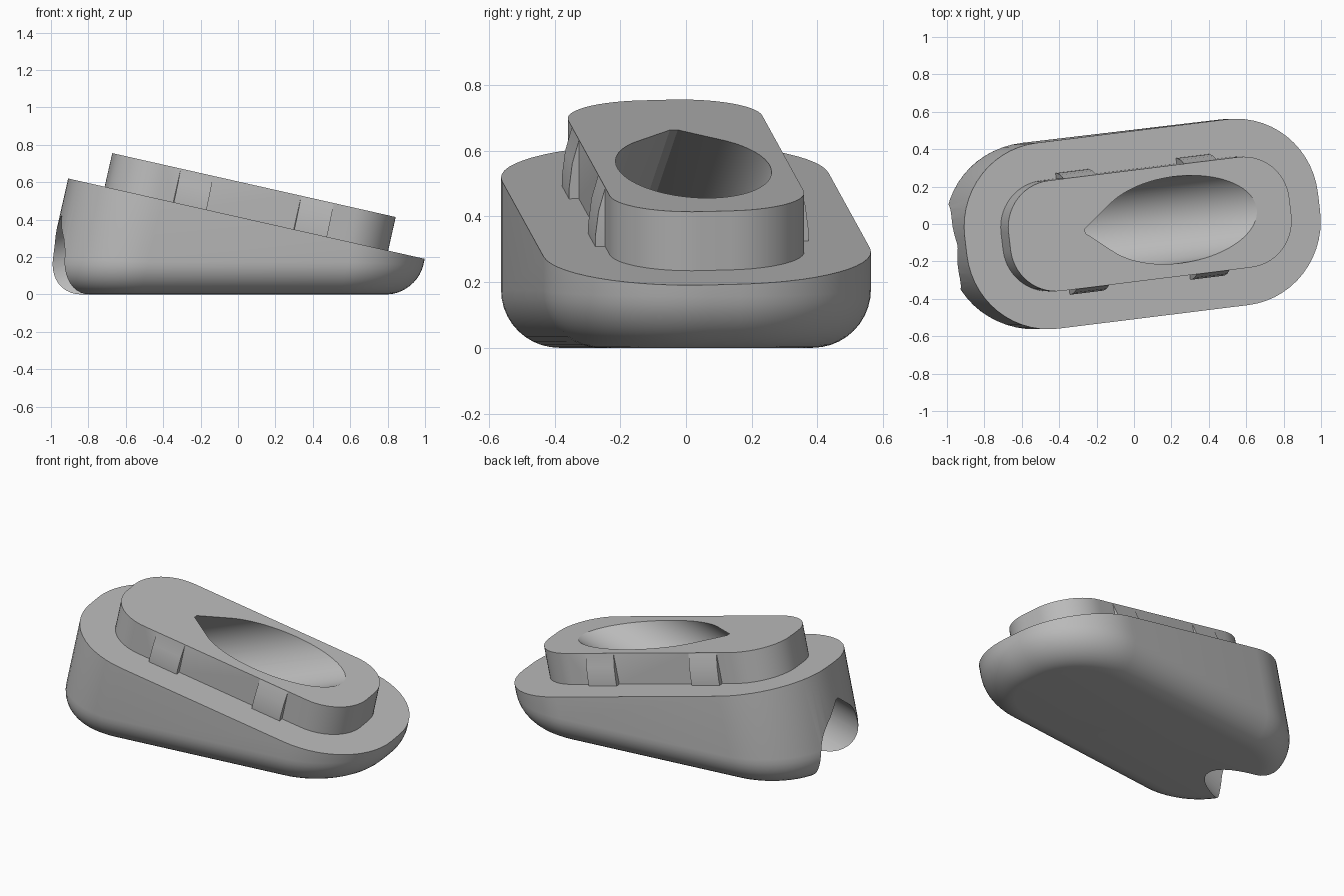
import bpy, bmesh, math
from mathutils import Matrix, Vector

old = bpy.data.objects.get("Cube")
if old:
    bpy.data.objects.remove(old, do_unlink=True)

grey = bpy.data.materials.new("plain grey")
grey.use_nodes = True
colour = (0.5, 0.5, 0.5, 1)
grey.diffuse_color = colour
grey.node_tree.nodes["Principled BSDF"].inputs["Base Color"].default_value = colour

YAW, TILT = math.radians(6.9), math.radians(12.7)
# Sloping deck frame: x runs along the part, z is normal to the deck
DECK = (Matrix.Translation((0.045, 0, 0.405)) @ Matrix.Rotation(TILT, 4, 'Y')
        @ Matrix.Rotation(YAW, 4, 'Z'))


def rounded_rect(hx, hy, r, steps=14):
    pts = []
    for i, (sx, sy) in enumerate(((1, 1), (-1, 1), (-1, -1), (1, -1))):
        for k in range(steps + 1):
            a = math.pi / 2 * (i + k / steps)
            pts.append((sx * (hx - r) + r * math.cos(a), sy * (hy - r) + r * math.sin(a)))
    return pts


def prism(bm, pts, z0, z1, matrix):
    low = [bm.verts.new(matrix @ Vector((x, y, z0))) for x, y in pts]
    high = [bm.verts.new(matrix @ Vector((x, y, z1))) for x, y in pts]
    bm.faces.new(low[::-1])
    bm.faces.new(high)
    for i in range(len(pts)):
        j = (i + 1) % len(pts)
        bm.faces.new((low[i], low[j], high[j], high[i]))


def finish(bm, name):
    bmesh.ops.recalc_face_normals(bm, faces=bm.faces[:])
    mesh = bpy.data.meshes.new(name)
    bm.to_mesh(mesh)
    bm.free()
    mesh.materials.append(grey)
    obj = bpy.data.objects.new(name, mesh)
    bpy.context.collection.objects.link(obj)
    return obj


def combine(target, tool, operation):
    mod = target.modifiers.new(operation.lower(), 'BOOLEAN')
    mod.operation, mod.solver, mod.object = operation, 'EXACT', tool
    bpy.context.view_layer.objects.active = target
    bpy.ops.object.modifier_apply(modifier=mod.name)
    bpy.data.objects.remove(tool, do_unlink=True)


# Base: tilted prism, cut flat underneath and rounded along the bottom rim
bm = bmesh.new()
prism(bm, rounded_rect(0.975, 0.5, 0.45), -1.2, 0, DECK)
cut = bmesh.ops.bisect_plane(bm, geom=bm.verts[:] + bm.edges[:] + bm.faces[:],
                             plane_co=(0, 0, 0), plane_no=(0, 0, -1), clear_outer=True)
rim = [e for e in cut['geom_cut'] if isinstance(e, bmesh.types.BMEdge)]
bmesh.ops.contextual_create(bm, geom=rim)
bmesh.ops.recalc_face_normals(bm, faces=bm.faces[:])
bmesh.ops.bevel(bm, geom=rim, offset=0.25, offset_type='WIDTH', segments=10,
                profile=0.5, affect='EDGES', clamp_overlap=False)
body = finish(bm, "wedge_body")

# Raised boss on the sloping deck
HEIGHT = 0.184
bm = bmesh.new()
prism(bm, rounded_rect(0.775, 0.297, 0.25), -0.05, HEIGHT, DECK)
combine(body, finish(bm, "raised_boss"), 'UNION')

# Snap wedges on the boss sides, growing from nothing at the top
side_profile = [(0.28, -0.02), (0.327, -0.02), (0.327, 0.03), (0.317, 0.11),
                (0.297, HEIGHT - 0.004), (0.28, HEIGHT - 0.004)]
for side in (-1, 1):
    for centre in (-0.35, 0.315):
        # Profile (y, z) is swept along the deck's x axis
        frame = DECK @ Matrix(((0, 0, 1, centre), (side, 0, 0, 0), (0, 1, 0, 0), (0, 0, 0, 1)))
        bm = bmesh.new()
        prism(bm, side_profile, -0.09, 0.09, frame)
        combine(body, finish(bm, "snap_wedge"), 'UNION')

# Oblique teardrop passage from the boss top out through the tall end
R, ROOF, TIP = 0.232, math.radians(34), 0.012
arc = [math.pi / 2 - ROOF - (2 * math.pi - 2 * ROOF) * k / 64 for k in range(65)]
arc = [math.pi / 2 - ROOF + (-1) * (2 * math.pi - 2 * ROOF) * k / 64 for k in range(65)]
peak = R / math.cos(ROOF) - TIP * math.tan(ROOF)
tear = [(R * math.cos(a), R * math.sin(a)) for a in arc] + [(-TIP, peak), (TIP, peak)]
slope = math.radians(19.5)
along = Vector((math.cos(slope) * math.cos(YAW), math.cos(slope) * math.sin(YAW), math.sin(slope)))
across = Vector((math.sin(YAW), -math.cos(YAW), 0))
up = across.cross(along)
frame = Matrix((across, up, along)).transposed().to_4x4()
frame.translation = Vector((-0.26, -0.037, 0.663)) - up * peak
bm = bmesh.new()
prism(bm, tear, -1.6, 1.6, frame)
combine(body, finish(bm, "teardrop_cutter"), 'DIFFERENCE')

# Smooth shading with crisp edges
bpy.ops.object.select_all(action='DESELECT')
body.select_set(True)
bpy.context.view_layer.objects.active = body
bpy.ops.object.shade_smooth_by_angle(angle=math.radians(25))
